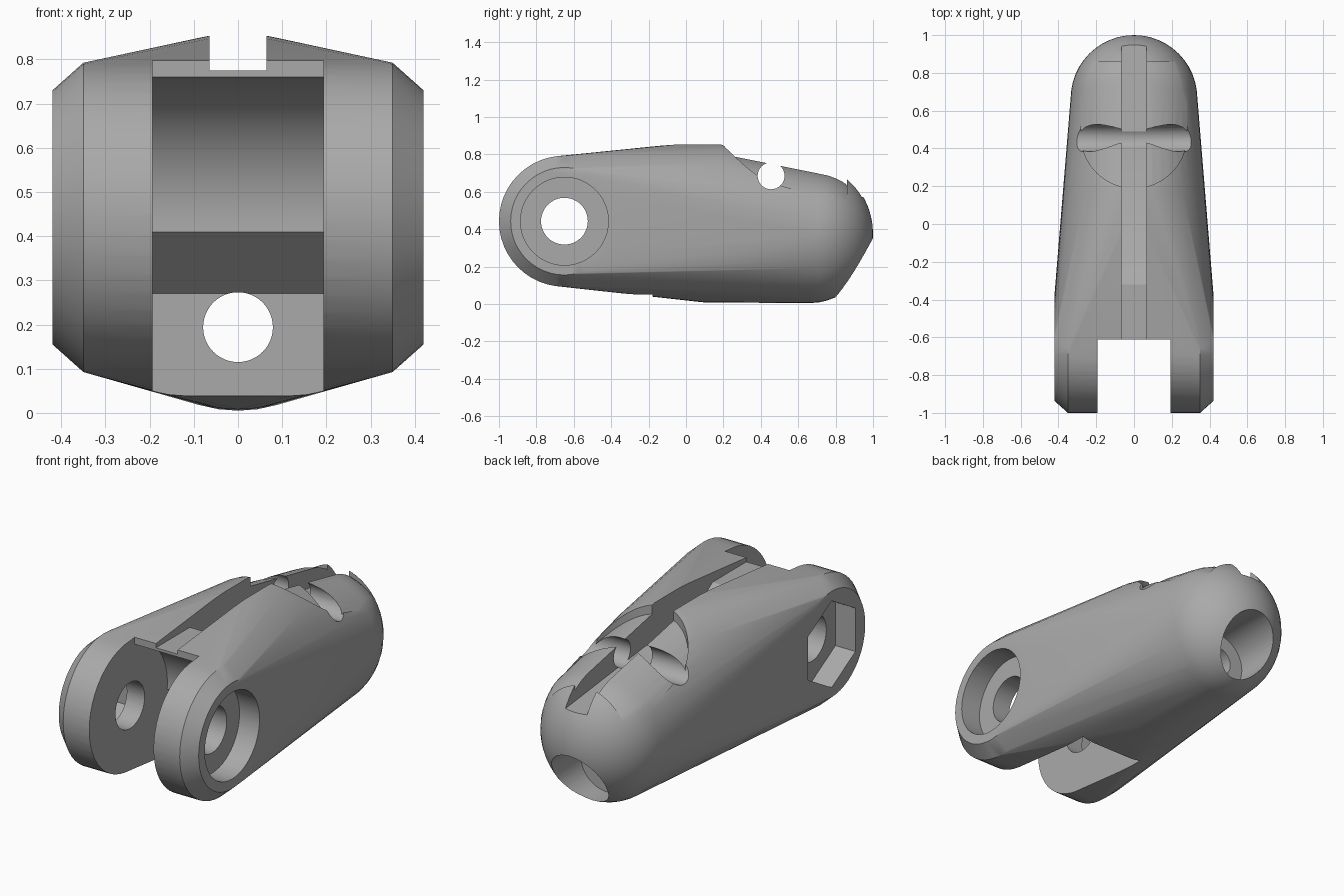
import bpy, bmesh, math
from mathutils import Vector

cube = bpy.data.objects.get("Cube")
if cube:
    bpy.data.objects.remove(cube, do_unlink=True)

HINGE = (-0.65, 0.4425)   # y, z of the hinge axis
PIN = (0.455, 0.685)      # y, z of the cross pin


def add_object(name, bm):
    bmesh.ops.recalc_face_normals(bm, faces=bm.faces)
    mesh = bpy.data.meshes.new(name)
    bm.to_mesh(mesh)
    bm.free()
    obj = bpy.data.objects.new(name, mesh)
    bpy.context.collection.objects.link(obj)
    return obj


def hull(name, points):
    bm = bmesh.new()
    for p in points:
        bm.verts.new(p)
    out = bmesh.ops.convex_hull(bm, input=bm.verts)
    inner = {v for v in out["geom_interior"] + out["geom_unused"]
             if isinstance(v, bmesh.types.BMVert)}
    bmesh.ops.delete(bm, geom=list(inner), context="VERTS")
    return add_object(name, bm)


def ring_x(x, r, n=48, phase=0.0, centre=HINGE):
    """Circle of points around an axis along x."""
    angles = [math.tau * i / n + phase for i in range(n)]
    return [(x, centre[0] + r * math.cos(a), centre[1] + r * math.sin(a)) for a in angles]


def ring_y(y, z, rx, rz, n=48):
    """Ellipse of points around an axis along y."""
    angles = [math.tau * i / n for i in range(n)]
    return [(rx * math.cos(a), y, z + rz * math.sin(a)) for a in angles]


def ellipsoid(y, z, rx, ry, rz, rows=24):
    pts = []
    for j in range(1, rows):
        t = math.pi * j / rows
        s = math.sin(t)
        pts += ring_y(y + ry * math.cos(t), z, rx * s, rz * s)
    return pts + [(0, y + ry, z), (0, y - ry, z)]


def extrude_x(name, profile, half):
    """Prism with a y-z profile, centred on x = 0."""
    bm = bmesh.new()
    face = bm.faces.new([bm.verts.new((-half, y, z)) for y, z in profile])
    out = bmesh.ops.extrude_face_region(bm, geom=[face])
    moved = [v for v in out["geom"] if isinstance(v, bmesh.types.BMVert)]
    bmesh.ops.translate(bm, verts=moved, vec=Vector((2 * half, 0, 0)))
    return add_object(name, bm)


def cut(target, cutter):
    mod = target.modifiers.new("cut", "BOOLEAN")
    mod.operation = "DIFFERENCE"
    mod.solver = "EXACT"
    mod.object = cutter
    bpy.context.view_layer.update()
    graph = bpy.context.evaluated_depsgraph_get()
    mesh = bpy.data.meshes.new_from_object(target.evaluated_get(graph))
    target.modifiers.clear()
    target.data = mesh
    bpy.data.objects.remove(cutter, do_unlink=True)


# Main body: chamfered hinge barrel blended into a rounded tip
shell = []
for side in (-1, 1):
    shell += ring_x(side * 0.42, 0.2875) + ring_x(side * 0.35, 0.35)
for y in (0.0, 0.18):
    shell += ring_y(y, 0.5, 0.36, 0.36)
shell += ring_y(0.1, 0.37, 0.335, 0.362)
shell += ellipsoid(0.665, 0.375, 0.335, 0.335, 0.37)
body = hull("finger_segment", shell)

# Lowered top behind the hump, following a slimmer rounded core
core = hull("scoop_core", ellipsoid(0.67, 0.375, 0.36, 0.33, 0.33)
            + ellipsoid(0.0, 0.49, 0.37, 0.35, 0.35))
plan = [(0.28 * math.cos(a), 0.47 - 0.28 * math.sin(a))
        for a in (math.pi * i / 32 for i in range(33))]
plan += [(-0.28, 0.86), (0.28, 0.86)]
scoop = hull("scoop", [(x, y, z) for x, y in plan for z in (0.5, 1.1)])
cut(scoop, core)
cut(body, scoop)

# Clevis slot with a round back wall and a stepped lower clearance
arc = [math.radians(83 - 89 * i / 24) for i in range(25)]
slot = [(-1.2, -0.2), (-1.2, 1.1), (-0.61, 1.1)]
slot += [(HINGE[0] + 0.32 * math.cos(a), HINGE[1] + 0.32 * math.sin(a)) for a in arc]
slot += [(-0.18, 0.27), (-0.18, -0.2)]
cut(body, extrude_x("slot", slot, 0.193))

# Narrow groove along the top
groove = [(-0.9, 0.775), (-0.32, 0.775), (-0.21, 0.70),
          (0.95, 0.57), (0.95, 1.1), (-0.9, 1.1)]
cut(body, extrude_x("groove", groove, 0.065))

# Hinge bore, round recess on the left, hexagonal recess on the right
cut(body, hull("bore", ring_x(-0.6, 0.125) + ring_x(0.6, 0.125)))
cut(body, hull("round_recess", ring_x(0.3, 0.235) + ring_x(0.6, 0.235)))
cut(body, hull("hex_recess", ring_x(-0.3, 0.235, 6, math.pi / 6)
               + ring_x(-0.6, 0.235, 6, math.pi / 6)))

# Cross pin hole
cut(body, hull("pin_hole", ring_x(-0.6, 0.072, 32, 0, PIN) + ring_x(0.6, 0.072, 32, 0, PIN)))

# Lengthwise cable hole with a wide mouth at the tip
for y, r in ((-0.4, 0.079), (0.68, 0.157)):
    cut(body, hull("cable_hole", ring_y(y, 0.194, r, r) + ring_y(1.2, 0.194, r, r)))

# Colour and shading
grey = bpy.data.materials.new("grey_plastic")
grey.use_nodes = True
colour = (0.40, 0.40, 0.40, 1)
grey.diffuse_color = colour
grey.node_tree.nodes["Principled BSDF"].inputs["Base Color"].default_value = colour
body.data.materials.clear()
body.data.materials.append(grey)
for poly in body.data.polygons:
    poly.material_index = 0
bpy.ops.object.select_all(action="DESELECT")
body.select_set(True)
bpy.context.view_layer.objects.active = body
bpy.ops.object.shade_smooth_by_angle(angle=math.radians(28))
